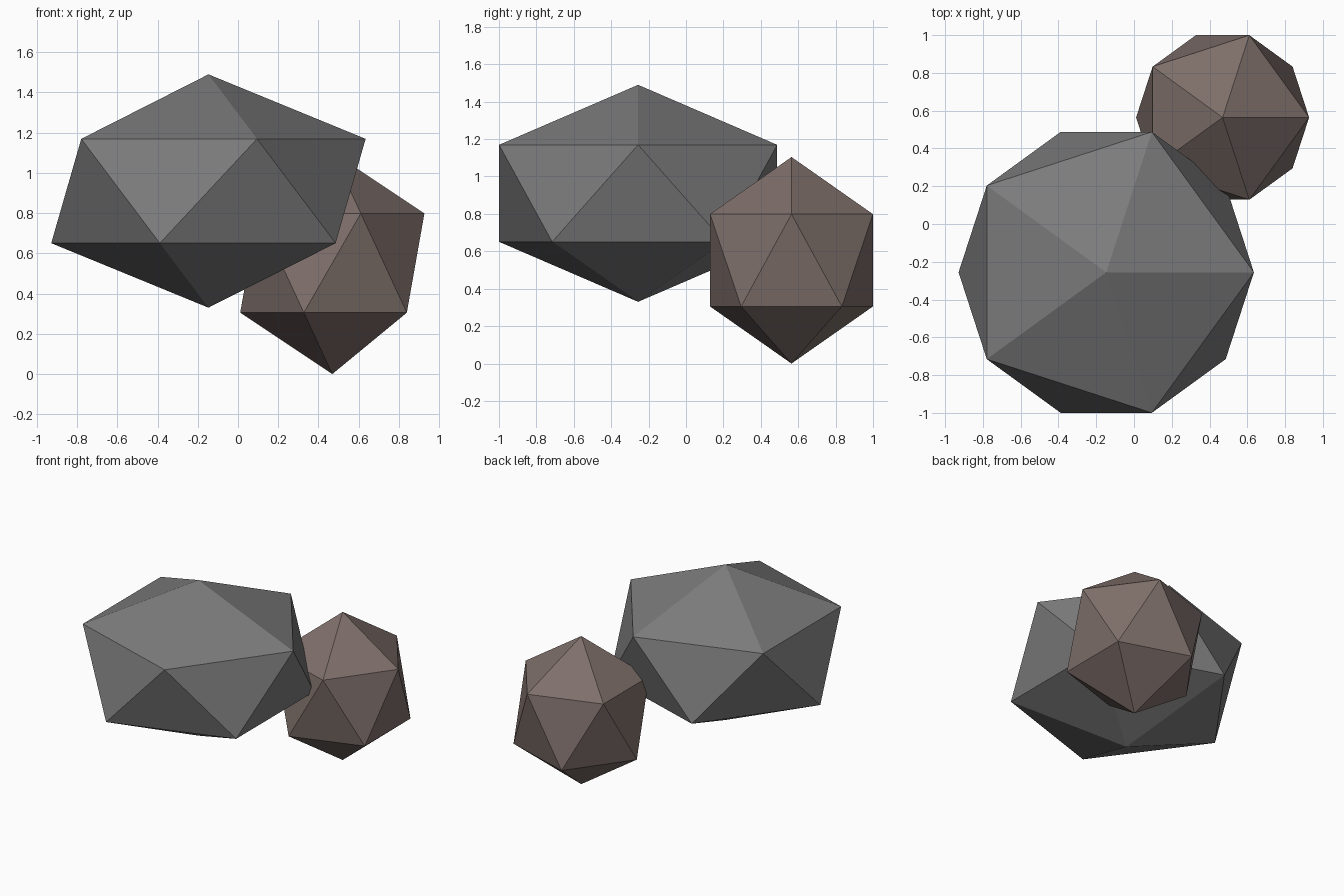
import bpy

if "Cube" in bpy.data.objects:
    bpy.data.objects.remove(bpy.data.objects["Cube"])


def rock(name, centre, radii, colour):
    """A flat-shaded icosahedron stretched to the given radii."""
    bpy.ops.mesh.primitive_ico_sphere_add(subdivisions=1, radius=1, location=centre)
    obj = bpy.context.object
    obj.name = name
    obj.scale = radii
    bpy.ops.object.transform_apply(location=False, rotation=False, scale=True)
    mat = bpy.data.materials.new(name + "_stone")
    mat.diffuse_color = (*colour, 1)
    mat.use_nodes = True
    mat.node_tree.nodes["Principled BSDF"].inputs["Base Color"].default_value = mat.diffuse_color
    obj.data.materials.append(mat)
    return obj


# Wide grey boulder, raised off the ground
rock("large_rock", (-0.147, -0.256, 0.91), (0.874, 0.874, 0.58), (0.2, 0.2, 0.2))

# Smaller brown stone touching the ground behind it
rock("small_rock", (0.469, 0.564, 0.552), (0.512, 0.512, 0.552), (0.21, 0.16, 0.145))
